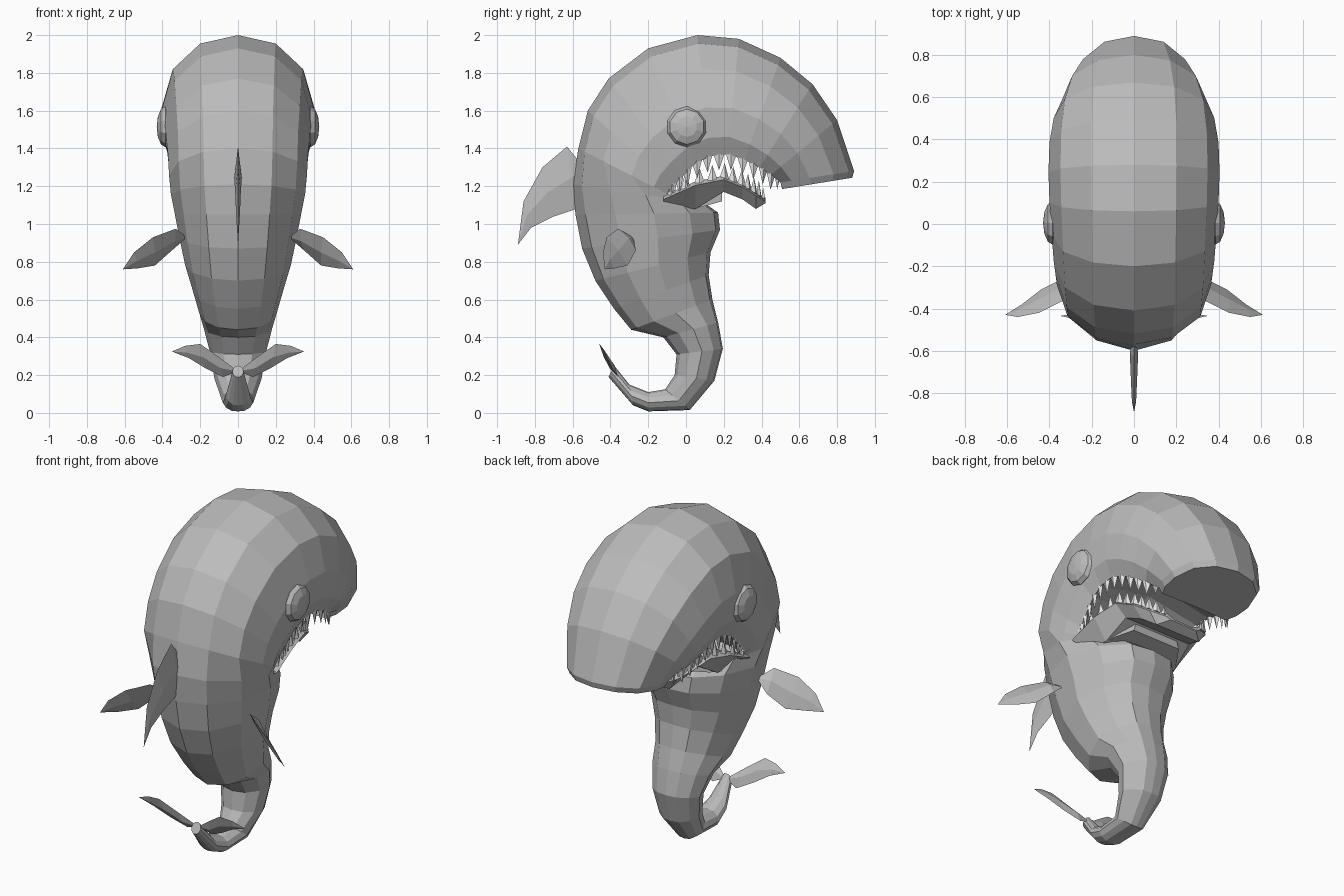
import bpy, bmesh
from mathutils import Vector

if "Cube" in bpy.data.objects:
    bpy.data.objects.remove(bpy.data.objects["Cube"])


def material(name, rgb):
    m = bpy.data.materials.new(name)
    m.use_nodes = True
    m.diffuse_color = (*rgb, 1)
    m.node_tree.nodes["Principled BSDF"].inputs["Base Color"].default_value = (*rgb, 1)
    return m


skin = material("grey skin", (0.5, 0.5, 0.5))
ivory = material("white teeth", (1, 1, 1))


def finish(name, bm, mat):
    bmesh.ops.recalc_face_normals(bm, faces=bm.faces[:])
    mesh = bpy.data.meshes.new(name)
    bm.to_mesh(mesh)
    bm.free()
    mesh.materials.append(mat)
    ob = bpy.data.objects.new(name, mesh)
    bpy.context.collection.objects.link(ob)
    return ob


def loft(name, rings, mat):
    """Skin a list of closed rings and cap both ends."""
    bm = bmesh.new()
    loops = [[bm.verts.new(p) for p in r] for r in rings]
    n = len(loops[0])
    for a, b in zip(loops, loops[1:]):
        for i in range(n):
            j = (i + 1) % n
            bm.faces.new((a[i], a[j], b[j], b[i]))
    bm.faces.new(loops[0])
    bm.faces.new(loops[-1])
    return finish(name, bm, mat)


# Half sections: (depth from back to belly, share of half width)
HEAD = [(0, 0), (.07, .5), (.28, .86), (.6, 1), (.85, .97), (1, .86), (.9, 0)]
BODY = [(0, 0), (.07, .5), (.28, .86), (.55, 1), (.8, .8), (.97, .42), (1, 0)]


def ring(by, bz, iy, iz, w, section):
    half = [Vector((w * x, by + (iy - by) * t, bz + (iz - bz) * t)) for t, x in section]
    return half + [Vector((-p.x, p.y, p.z)) for p in half[-2:0:-1]]


# Back point, inner point and half width of each ring, snout to tail
head_rings = [
    (.89, 1.28, .5, 1.22, .28), (.80, 1.55, .45, 1.26, .34), (.67, 1.74, .39, 1.30, .38),
    (.5, 1.88, .31, 1.34, .4), (.28, 1.98, .22, 1.37, .405), (.06, 2.0, .13, 1.36, .40),
    (-.2, 1.93, .05, 1.32, .39), (-.41, 1.77, -.02, 1.25, .38), (-.52, 1.6, -.07, 1.2, .37),
    (-.57, 1.4, -.1, 1.16, .365)]
body_rings = [
    (-.6, 1.21, .1, 1.11, .355), (-.585, 1.05, .17, 1.06, .335), (-.55, .87, .18, .97, .31),
    (-.48, .7, .13, .85, .28), (-.38, .55, .12, .73, .24), (-.29, .44, .14, .6, .205),
    (-.12, .40, .17, .48, .18), (-.05, .31, .195, .34, .15), (-.06, .2, .15, .17, .125),
    (-.11, .125, .02, .015, .085), (-.2, .11, -.2, .008, .08), (-.3, .15, -.28, .04, .065),
    (-.38, .25, -.41, .19, .03)]
head = [ring(*r, HEAD) for r in head_rings]
body = [ring(*r, BODY) for r in body_rings]
# Slightly smaller bevelled rim under the snout
rim = [Vector((p.x * .93, .69 + (p.y - .69) * .95, p.z - .035)) for p in head[0]]
rim[6].y = rim[5].y
loft("body", [rim] + head + body, skin)

# Lower jaw: y, top, bottom, half width
jaw_rows = [(-.12, 1.15, 1.09, .34), (.05, 1.225, 1.08, .325), (.2, 1.255, 1.17, .3),
            (.3, 1.215, 1.13, .26), (.37, 1.17, 1.08, .2), (.42, 1.14, 1.11, .12)]
jaw = []
for y, top, low, w in jaw_rows:
    half = [(w * .5, top - .02), (w * .9, top), (w, top - .02), (w * .75, low)]
    jaw.append([(x, y, z) for x, z in half] + [(-x, y, z) for x, z in half[::-1]])
loft("lower_jaw", jaw, skin)

# Throat fold below the jaw
fold = [[(s * w, y, z + dz) for s, dz in ((1, 0), (.9, .05), (-.9, .05), (-1, 0))]
        for y, z, w in ((-.05, 1.06, .28), (.1, 1.095, .22), (.19, 1.12, .16))]
loft("throat_fold", fold, skin)


# Teeth along a path
def sample(path, t):
    f = t * (len(path) - 1)
    i = min(int(f), len(path) - 2)
    return path[i].lerp(path[i + 1], f - i), (path[i + 1] - path[i]).normalized()


def teeth(name, path, count, length, up):
    bm = bmesh.new()
    for k in range(count):
        p, along = sample(path, (k + .5) / count)
        size = length * (.65 if k in (0, count - 1) else 1)
        side = along.cross(Vector((0, 0, 1))).normalized() * .013
        step = along * size * .4
        root = p - Vector((0, 0, up * .012))
        tip = bm.verts.new(p + Vector((0, 0, up * size)))
        base = [bm.verts.new(root + d) for d in (step, side, -step, -side)]
        bm.faces.new(base)
        for i in range(4):
            bm.faces.new((base[i], base[(i + 1) % 4], tip))
    return finish(name, bm, ivory)


for s, label in ((1, "left"), (-1, "right")):
    lip = [Vector((s * r[5].x * .98, r[5].y, r[5].z)) for r in head]
    teeth(label + "_upper_teeth", lip, 13, .08, -1)
    edge = [Vector((s * w * .93, y, top)) for y, top, low, w in jaw_rows]
    teeth(label + "_lower_teeth", edge, 11, .07, 1)


# Thin ridged fin: two edges running from root to tip around a raised rib
def fin(name, edge_a, edge_b, root, tip, thick, mirror=False):
    bm = bmesh.new()
    outline = [Vector(p) for p in [root] + edge_a + [tip] + edge_b[::-1]]
    n = (outline[0] - outline[len(edge_a) + 1]).cross(Vector(edge_a[1]) - Vector(edge_b[1])).normalized()
    verts = [bm.verts.new(p) for p in outline]
    k = len(edge_a)
    for s in (1, -1):
        rib = [bm.verts.new((Vector(a) + Vector(b)) / 2 + n * s * thick * (1 - .25 * i))
               for i, (a, b) in enumerate(zip(edge_a, edge_b))]
        spine = [verts[0]] + rib + [verts[k + 1]]
        for row in (verts[:k + 2], [verts[0]] + verts[:k:-1]):
            for i in range(k + 1):
                quad = list(dict.fromkeys((row[i], row[i + 1], spine[i + 1], spine[i])))
                bm.faces.new(quad)
    ob = finish(name, bm, skin)
    if mirror:
        m = ob.modifiers.new("mirror", "MIRROR")
        m.use_axis[0] = True
    return ob


fin("dorsal_fin", [(0, -.63, 1.41), (0, -.76, 1.3), (0, -.86, 1.12)],
    [(0, -.58, 1.08), (0, -.7, 1.04), (0, -.82, .98)], (0, -.54, 1.3), (0, -.89, .89), .02)
fin("side_fins", [(.33, -.36, .975), (.45, -.42, .93), (.55, -.44, .85)],
    [(.35, -.265, .86), (.44, -.31, .78), (.53, -.38, .765)],
    (.27, -.28, .93), (.61, -.43, .76), .015, True)
fin("tail_flukes", [(.1, -.42, .295), (.2, -.46, .365), (.28, -.45, .355)],
    [(.08, -.36, .19), (.17, -.39, .235), (.26, -.42, .29)],
    (0, -.375, .22), (.35, -.435, .325), .015, True)

# Eyes: flattened domes on the sides of the head
for s, label in ((1, "left"), (-1, "right")):
    bm = bmesh.new()
    bmesh.ops.create_uvsphere(bm, u_segments=10, v_segments=6, radius=.108)
    for v in bm.verts:
        x, y, z = v.co
        v.co = (s * (.385 + z * .42), .005 + x, 1.515 + y)
    finish(label + "_eye", bm, skin)
